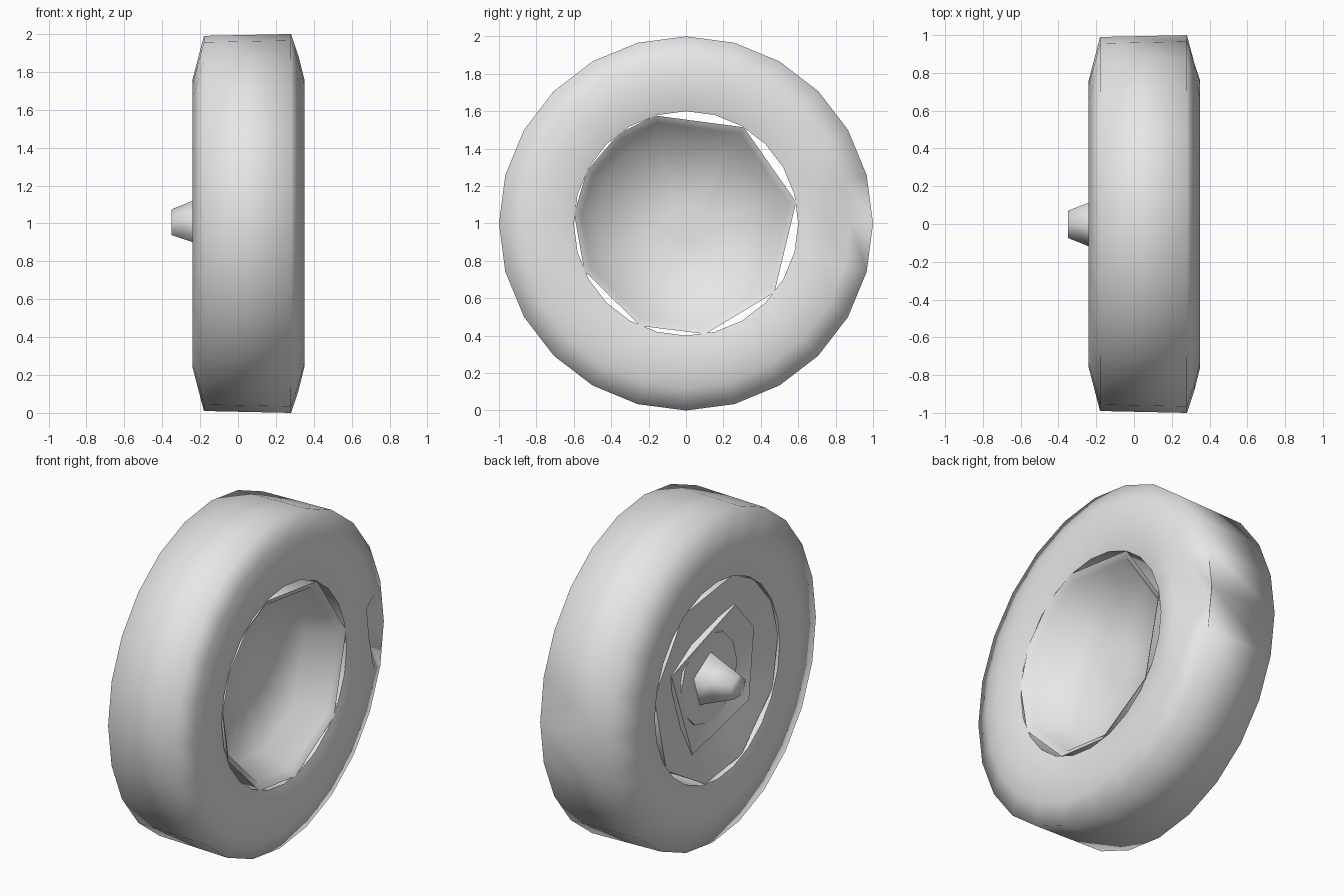
import bpy
import bmesh
from math import sin, cos, radians

cube = bpy.data.objects.get("Cube")
if cube:
    bpy.data.objects.remove(cube, do_unlink=True)

grey = bpy.data.materials.new("light_grey")
grey.use_nodes = True
grey.diffuse_color = (0.8, 0.8, 0.8, 1)
grey.node_tree.nodes["Principled BSDF"].inputs["Base Color"].default_value = (0.8, 0.8, 0.8, 1)


def loft(name, profile, angles, closed=False, dent=None, smooth=75):
    """Turn an (x, radius) profile about the wheel axle through the given angles."""
    bm = bmesh.new()
    rings = [[bm.verts.new((x, r * cos(radians(a)), 1 + r * sin(radians(a))))
              for a in angles] for x, r in profile]
    n = len(angles)
    pairs = list(zip(rings, rings[1:]))
    if closed:
        pairs.append((rings[-1], rings[0]))
    else:
        bm.faces.new(rings[0])
        bm.faces.new(rings[-1])
    for a, b in pairs:
        for i in range(n):
            j = (i + 1) % n
            bm.faces.new((a[i], a[j], b[j], b[i]))
    if dent:
        ring, index, depth = dent
        rings[ring][index].co.x -= depth
    bmesh.ops.recalc_face_normals(bm, faces=bm.faces)
    mesh = bpy.data.meshes.new(name)
    bm.to_mesh(mesh)
    bm.free()
    mesh.materials.append(grey)
    obj = bpy.data.objects.new(name, mesh)
    bpy.context.collection.objects.link(obj)
    bpy.ops.object.select_all(action='DESELECT')
    obj.select_set(True)
    bpy.context.view_layer.objects.active = obj
    bpy.ops.object.shade_smooth_by_angle(angle=radians(smooth))


# Tyre: closed ring with crisp inner lips, bevelled shoulders and a nick in one sidewall
tyre_profile = [(-0.21, 0.6), (-0.24, 0.76), (-0.18, 0.99),
                (0.28, 1.0), (0.32, 0.88), (0.35, 0.76), (0.31, 0.6)]
loft("tyre", tyre_profile, [i * 15 for i in range(24)], closed=True, dent=(4, 0, 0.12))

# Rim: uneven polygon drum with a deep, nearly flat-bottomed well on the outer side
rim_angles = (11, 59, 106, 127, 152, 175, 205, 246, 280, 322)
rim_profile = [(0.09, 0.1), (0.11, 0.49), (0.29, 0.56), (0.315, 0.6),
               (-0.2, 0.6), (-0.17, 0.43), (-0.13, 0.25)]
loft("rim", rim_profile, rim_angles)

# Polygonal frame on the axle side, sloping in to a raised round disc
loft("axle_frame", [(-0.13, 0.44), (-0.18, 0.43), (-0.14, 0.29)],
     (23, 120, 157, 216, 297), smooth=30)
loft("axle_disc", [(-0.12, 0.27), (-0.155, 0.27)], range(0, 360, 30), smooth=30)

# Tapered axle stub
loft("axle_stub", [(-0.1, 0.18), (-0.24, 0.12), (-0.35, 0.075)],
     (20, 95, 170, 235, 305))
